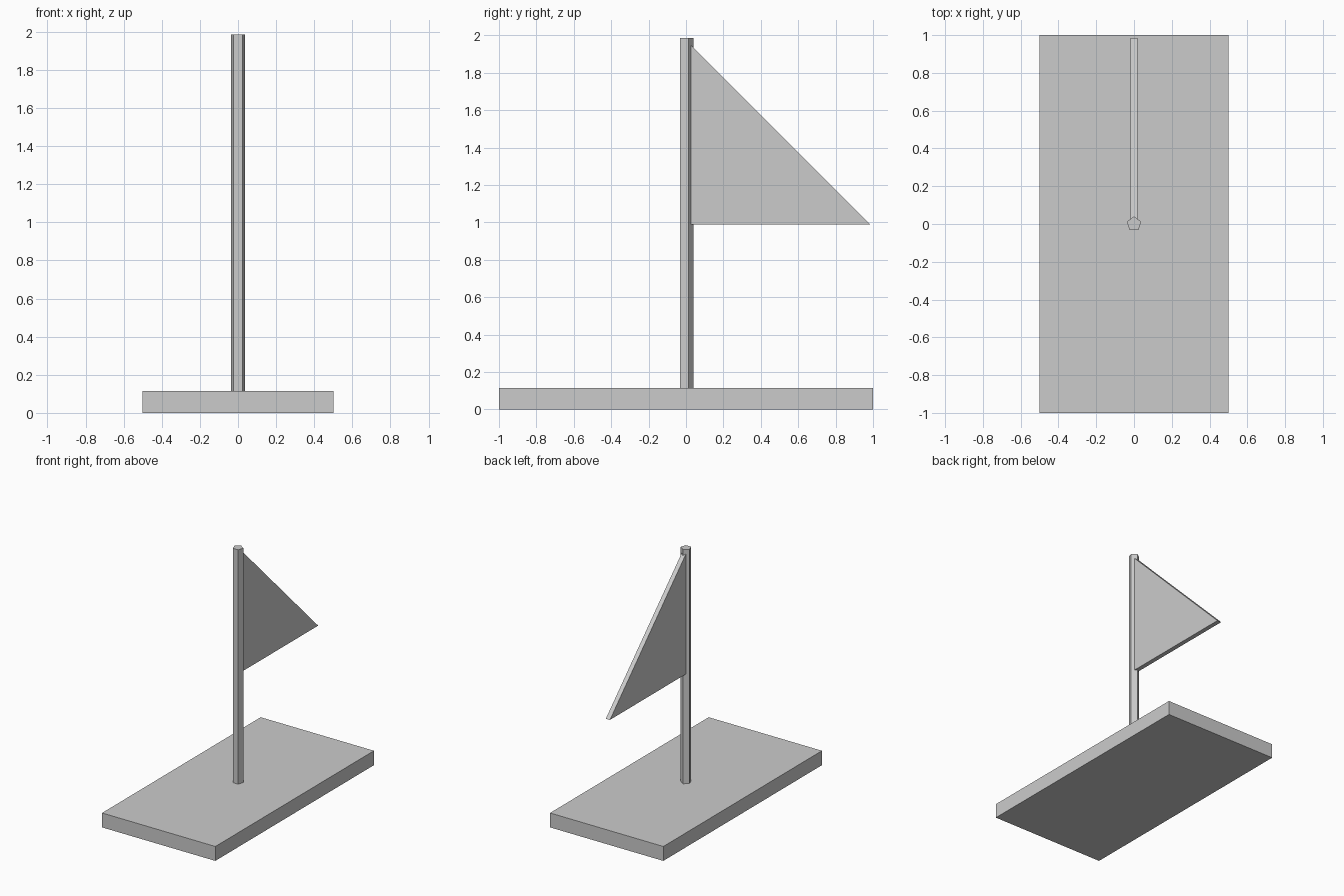
import bpy
import bmesh
from math import cos, sin, tau

if "Cube" in bpy.data.objects:
    bpy.data.objects.remove(bpy.data.objects["Cube"], do_unlink=True)

# One plain grey for every part
grey = bpy.data.materials.new("light grey")
grey.use_nodes = True
colour = (0.6, 0.6, 0.6, 1)
grey.diffuse_color = colour
grey.node_tree.nodes["Principled BSDF"].inputs["Base Color"].default_value = colour


def prism(name, profile, offset):
    """Extrude a closed profile of 3D points along the offset."""
    bm = bmesh.new()
    face = bm.faces.new([bm.verts.new(p) for p in profile])
    result = bmesh.ops.extrude_face_region(bm, geom=[face], use_keep_orig=True)
    moved = [g for g in result["geom"] if isinstance(g, bmesh.types.BMVert)]
    bmesh.ops.translate(bm, verts=moved, vec=offset)
    bmesh.ops.recalc_face_normals(bm, faces=bm.faces)
    mesh = bpy.data.meshes.new(name)
    bm.to_mesh(mesh)
    bm.free()
    mesh.materials.append(grey)
    obj = bpy.data.objects.new(name, mesh)
    bpy.context.collection.objects.link(obj)
    return obj


# Flat rectangular base
BASE_TOP = 0.115
prism("base", [(-0.5, -1, 0), (0.5, -1, 0), (0.5, 1, 0), (-0.5, 1, 0)],
      (0, 0, BASE_TOP))

# Five-sided pole with one corner towards the back
POLE_TOP, RADIUS = 1.985, 0.04
ring = [(RADIUS * sin(tau * i / 5), RADIUS * cos(tau * i / 5), BASE_TOP)
        for i in range(5)]
prism("pole", ring, (0, 0, POLE_TOP - BASE_TOP))

# Triangular pennant, its straight edge set into the pole
HALF = 0.018
prism("flag", [(-HALF, 0.025, 1.95), (-HALF, 0.025, 0.99), (-HALF, 0.985, 0.99)],
      (2 * HALF, 0, 0))
